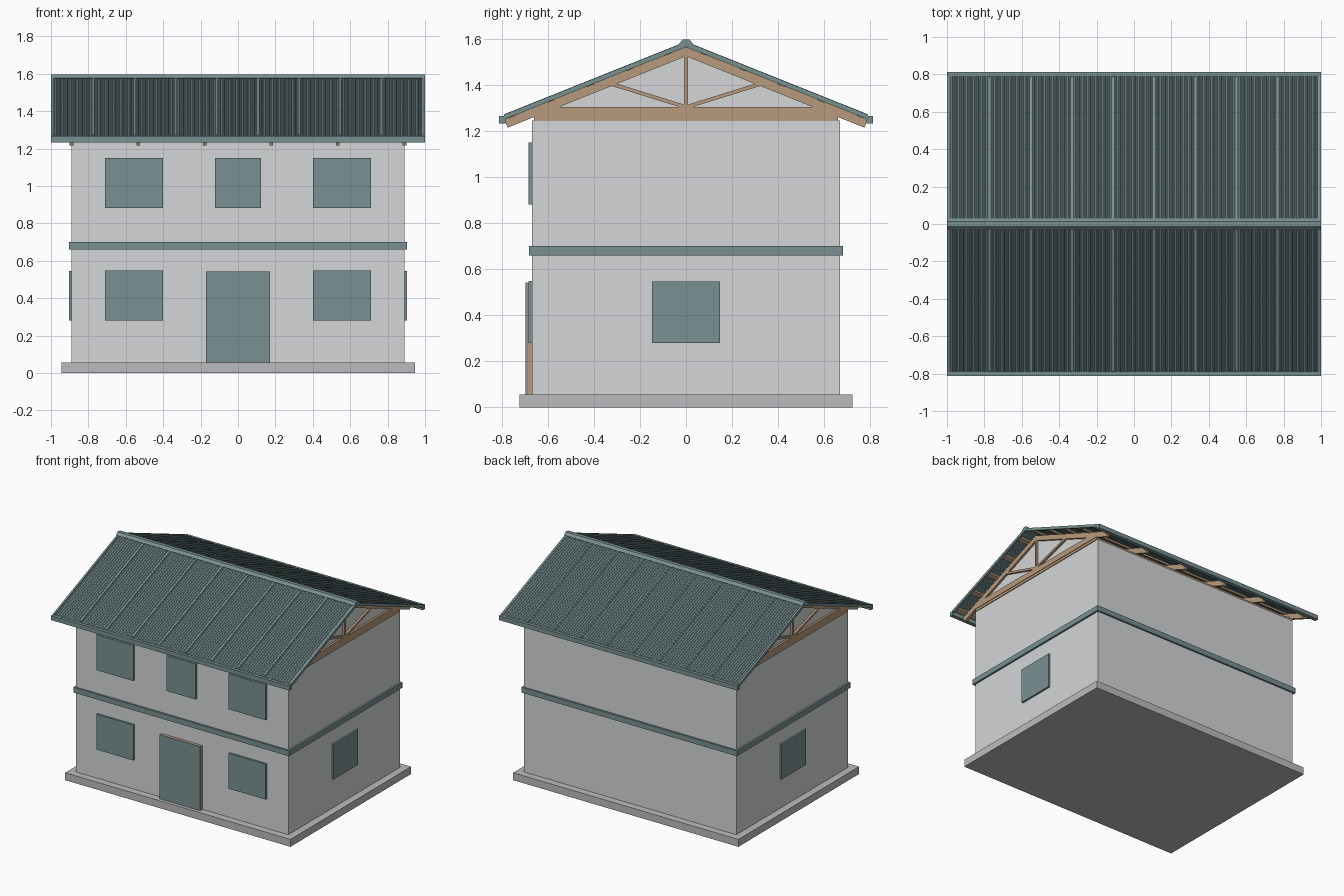
import bpy, bmesh
from mathutils import Vector

cube = bpy.data.objects.get("Cube")
if cube:
    bpy.data.objects.remove(cube, do_unlink=True)


def material(name, rgb):
    m = bpy.data.materials.new(name)
    m.use_nodes = True
    m.diffuse_color = (*rgb, 1)
    bsdf = next(n for n in m.node_tree.nodes if n.type == 'BSDF_PRINCIPLED')
    bsdf.inputs["Base Color"].default_value = (*rgb, 1)
    return m


WALL = material("pale grey plaster", (0.66, 0.67, 0.68))
BASE = material("grey concrete", (0.5, 0.5, 0.51))
TEAL = material("grey teal", (0.19, 0.28, 0.29))
WOOD = material("light timber", (0.48, 0.32, 0.2))


def finish(name, bm, mat):
    bmesh.ops.recalc_face_normals(bm, faces=bm.faces)
    mesh = bpy.data.meshes.new(name)
    bm.to_mesh(mesh)
    bm.free()
    mesh.materials.append(mat)
    obj = bpy.data.objects.new(name, mesh)
    bpy.context.scene.collection.objects.link(obj)
    return obj


def prism(name, outline, x0, x1, mat):
    """Extrude a (y, z) outline along x."""
    bm = bmesh.new()
    face = bm.faces.new([bm.verts.new((x0, y, z)) for y, z in outline])
    new = bmesh.ops.extrude_face_region(bm, geom=[face])["geom"]
    verts = [v for v in new if isinstance(v, bmesh.types.BMVert)]
    bmesh.ops.translate(bm, verts=verts, vec=(x1 - x0, 0, 0))
    return finish(name, bm, mat)


def box(name, x, y, z, mat):
    outline = [(y[0], z[0]), (y[1], z[0]), (y[1], z[1]), (y[0], z[1])]
    return prism(name, outline, x[0], x[1], mat)


def beam(name, a, b, width, x0, x1, mat):
    """Straight bar between two (y, z) points."""
    a, b = Vector(a), Vector(b)
    d = (b - a).normalized() * width / 2
    n = Vector((-d.y, d.x))
    return prism(name, [a + n, b + n, b - n, a - n], x0, x1, mat)


SLOPE = 0.4


def roof_z(y, top):
    return top - SLOPE * abs(y)


def slope_strip(name, s, y0, y1, top, depth, x0, x1, mat):
    """Strip that follows one roof slope, with upright ends."""
    outline = [(s * y, roof_z(y, top - drop))
               for y, drop in ((y0, 0), (y1, 0), (y1, depth), (y0, depth))]
    return prism(name, outline, x0, x1, mat)


# Body of the house
box("plinth", (-0.945, 0.945), (-0.722, 0.722), (0, 0.056), BASE)
box("walls", (-0.89, 0.89), (-0.668, 0.668), (0.056, 1.245), WALL)
box("floor_band", (-0.904, 0.904), (-0.682, 0.682), (0.66, 0.7), TEAL)

# Front windows, two storeys
for storey, z in (("lower", (0.28, 0.548)), ("upper", (0.882, 1.15))):
    for side, x in (("right", (-0.71, -0.4)), ("left", (0.4, 0.71))):
        box(f"{storey}_window_{side}", x, (-0.683, -0.66), z, TEAL)
box("upper_window_middle", (-0.122, 0.122), (-0.683, -0.66), (0.882, 1.15), TEAL)

# Door with its timber lining
box("door_frame", (-0.168, 0.168), (-0.688, -0.66), (0.056, 0.54), WOOD)
box("door", (-0.17, 0.17), (-0.696, -0.688), (0.056, 0.542), TEAL)

# Gable ends and side windows
for side, s in (("left", 1), ("right", -1)):
    box(f"side_window_{side}", sorted((s * 0.88, s * 0.904)),
        (-0.147, 0.147), (0.28, 0.546), TEAL)
    prism(f"gable_panel_{side}", [(-0.64, 1.245), (0.64, 1.245), (0.64, 1.29),
                                  (0, 1.545), (-0.64, 1.29)],
          s * 0.874, s * 0.884, WALL)
    box(f"gable_plate_{side}", sorted((s * 0.87, s * 0.896)),
        (-0.66, 0.66), (1.244, 1.262), WOOD)

# Wall plates under the eaves
for side, s in (("back", 1), ("front", -1)):
    box(f"wall_plate_{side}", (-0.89, 0.89), sorted((s * 0.61, s * 0.66)),
        (1.24, 1.262), WOOD)

# Six roof trusses
for i in range(6):
    x = -0.89 + i * 0.356
    x0, x1 = x - 0.01, x + 0.01
    prism(f"truss_chord_{i}", [(-0.665, 1.262), (0.665, 1.262),
                               (0.6, 1.304), (-0.6, 1.304)], x0, x1, WOOD)
    beam(f"truss_post_{i}", (0, 1.3), (0, 1.54), 0.016, x0, x1, WOOD)
    for side, s in (("back", 1), ("front", -1)):
        prism(f"truss_rafter_{i}_{side}",
              [(0, 1.565), (s * 0.79, 1.252), (s * 0.774, 1.215), (0, 1.525)],
              x0, x1, WOOD)
        beam(f"truss_strut_{i}_{side}", (0, 1.304), (s * 0.325, 1.405),
             0.016, x0, x1, WOOD)


def corrugated_sheet(name, s):
    """Ribbed metal sheet covering one slope."""
    pitch, count = 0.02, 99
    bm = bmesh.new()
    rows = []
    for y in (0.01, 0.79):
        row = []
        for k in range(count):
            for shift, lift in ((0, 0), (0.3, 0), (0.5, 0.005), (0.8, 0.005)):
                x = -0.99 + (k + shift) * pitch
                row.append(bm.verts.new((x, s * y, roof_z(y, 1.581) + lift)))
        rows.append(row)
    for k in range(len(rows[0]) - 1):
        bm.faces.new((rows[0][k], rows[0][k + 1], rows[1][k + 1], rows[1][k]))
    obj = finish(name, bm, TEAL)
    # Turn the sheet face up, then give it thickness below
    if obj.data.polygons[0].normal.z < 0:
        obj.data.flip_normals()
    solid = obj.modifiers.new("thickness", 'SOLIDIFY')
    solid.thickness = 0.004
    solid.offset = -1


# Roof covering on both slopes
for side, s in (("back", 1), ("front", -1)):
    corrugated_sheet(f"roof_sheet_{side}", s)
    for i in range(8):
        x = -0.77 + i * 0.22
        slope_strip(f"roof_seam_{side}_{i}", s, 0.01, 0.785, 1.589, 0.008,
                    x - 0.004, x + 0.004, TEAL)
    for i in range(5):
        y = 0.06 + i * 0.17
        slope_strip(f"purlin_{side}_{i}", s, y, y + 0.03, 1.577, 0.014,
                    -0.985, 0.985, WOOD)
    for end, e in (("left", 1), ("right", -1)):
        slope_strip(f"verge_trim_{side}_{end}", s, 0, 0.79, 1.588, 0.022,
                    e * 0.985, e * 0.999, TEAL)
    box(f"eave_gutter_{side}", (-1, 1), sorted((s * 0.783, s * 0.812)),
        (1.233, 1.266), TEAL)

# Ridge cap
prism("ridge_cap", [(-0.032, 1.578), (-0.014, 1.597), (0.014, 1.597),
                    (0.032, 1.578), (0.022, 1.568), (-0.022, 1.568)],
      -1, 1, TEAL)
